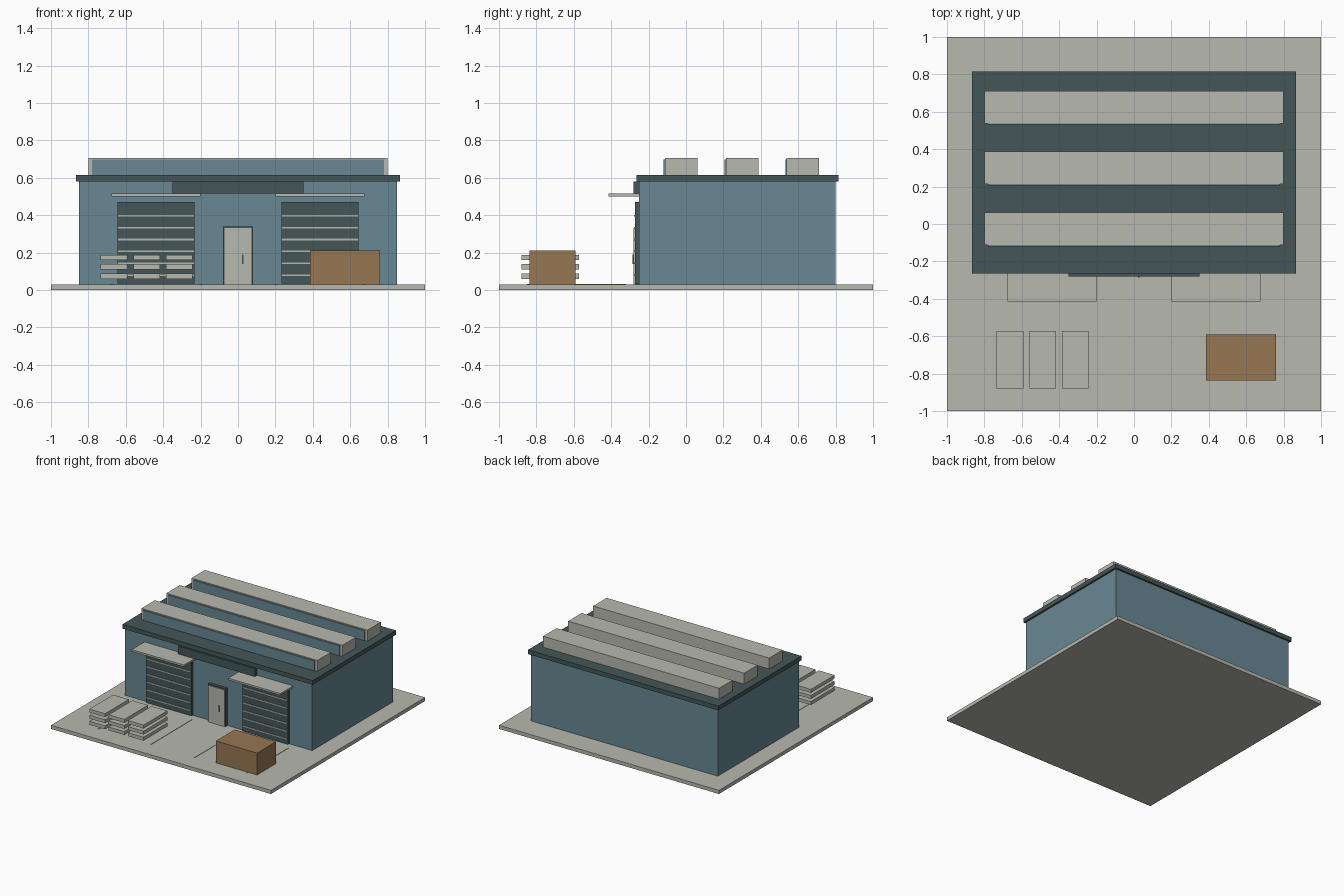
import bpy
import bmesh

default = bpy.data.objects.get("Cube")
if default:
    bpy.data.objects.remove(default, do_unlink=True)


def material(name, rgb):
    mat = bpy.data.materials.new(name)
    mat.use_nodes = True
    colour = (*rgb, 1)
    mat.diffuse_color = colour
    mat.node_tree.nodes["Principled BSDF"].inputs["Base Color"].default_value = colour
    return mat


concrete = material("pale concrete", (0.475, 0.48, 0.425))
blue = material("blue cladding", (0.138, 0.242, 0.292))
dark = material("dark slate", (0.06, 0.093, 0.095))
wood = material("crate brown", (0.309, 0.184, 0.087))


def box(name, mat, xs, ys, zs):
    """Box given by its extent along each axis."""
    bm = bmesh.new()
    bmesh.ops.create_cube(bm, size=1)
    for v in bm.verts:
        v.co = [r[0] if c < 0 else r[1] for c, r in zip(v.co, (xs, ys, zs))]
    mesh = bpy.data.meshes.new(name)
    bm.to_mesh(mesh)
    bm.free()
    mesh.materials.append(mat)
    obj = bpy.data.objects.new(name, mesh)
    bpy.context.collection.objects.link(obj)
    return obj


GROUND = 0.03
WALL = -0.25

# Yard slab, main hall and roof
box("ground_slab", concrete, (-1, 1), (-1, 1), (0, GROUND))
box("hall_walls", blue, (-0.85, 0.85), (WALL, 0.8), (GROUND, 0.58))
box("roof_slab", dark, (-0.865, 0.865), (-0.265, 0.815), (0.58, 0.615))

# Roof lights, each with a glazed front
for i in range(3):
    y = -0.025 + i * 0.325
    box(f"roof_light_{i}", concrete, (-0.8, 0.8), (y - 0.087, y + 0.087), (0.615, 0.705))
    box(f"roof_light_glazing_{i}", blue, (-0.78, 0.78), (y - 0.094, y - 0.087), (0.615, 0.697))

# Fascia panel over the entrance
box("fascia_panel", dark, (-0.35, 0.35), (-0.28, WALL), (0.515, 0.58))

# Loading bays: shutter, slats, canopy and floor lines
for side, sign in (("right", -1), ("left", 1)):
    cx = sign * 0.4385

    def span(half):
        return cx - half, cx + half

    box(f"{side}_shutter", dark, span(0.206), (-0.274, WALL), (0.035, 0.47))
    for i in range(6):
        z = 0.075 + i * 0.0635
        box(f"{side}_shutter_slat_{i}", concrete, span(0.204), (-0.279, -0.272), (z, z + 0.009))
    box(f"{side}_canopy", concrete, span(0.237), (-0.415, WALL), (0.5, 0.515))
    for end, x in (("inner", 0.2), ("outer", 0.675)):
        x *= sign
        box(f"{side}_{end}_floor_line", concrete, (x - 0.006, x + 0.006),
            (-0.85, -0.32), (GROUND, GROUND + 0.003))

# Entrance door
box("door_frame", dark, (-0.08, 0.08), (-0.274, WALL), (GROUND, 0.34))
box("door_leaf", concrete, (-0.072, 0.072), (-0.28, -0.27), (GROUND, 0.331))
box("door_handle", dark, (0.022, 0.03), (-0.287, -0.278), (0.14, 0.19))

# Stacked boards in the yard
for col in range(3):
    x = -0.735 + col * 0.175
    for row in range(3):
        z = 0.06 + row * 0.05
        box(f"board_{col}_{row}", concrete, (x, x + 0.143), (-0.88, -0.572), (z, z + 0.028))

# Storage crate
box("crate", wood, (0.385, 0.76), (-0.838, -0.592), (GROUND, 0.21))
